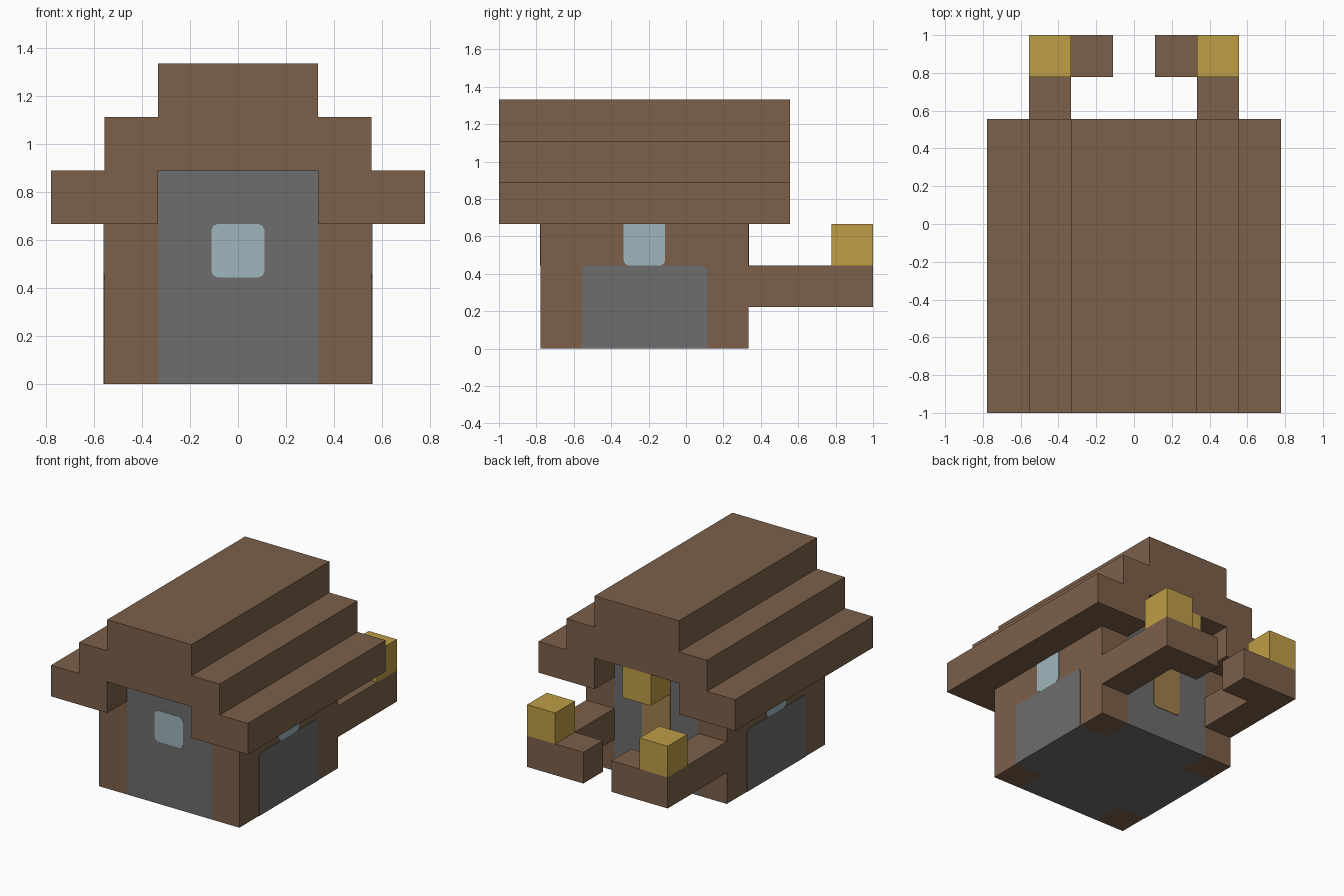
import bpy
import bmesh
from mathutils import Vector

if "Cube" in bpy.data.objects:
    bpy.data.objects.remove(bpy.data.objects["Cube"], do_unlink=True)

U = 2 / 9      # one building block
EPS = 0.015    # plate thickness, in blocks


def material(name, rgb):
    """Make a flat material from display values."""
    col = [(c / 255 / 12.92 if c < 11 else ((c / 255 + 0.055) / 1.055) ** 2.4) for c in rgb] + [1]
    m = bpy.data.materials.new(name)
    m.use_nodes = True
    m.diffuse_color = col
    m.node_tree.nodes["Principled BSDF"].inputs["Base Color"].default_value = col
    return m


wood = material("brown wood", (124, 96, 74))
stone = material("grey stone", (109, 109, 109))
glass = material("pale blue glass", (157, 182, 188))
lamp = material("golden lamp", (190, 157, 70))
door_wood = material("tan door wood", (160, 128, 75))


def prism(name, outline, along, mat):
    """Extrude a flat outline (block units, y counted from the front eave)."""
    bm = bmesh.new()
    offset = Vector((0, -4.5, 0))
    face = bm.faces.new([bm.verts.new((Vector(p) + offset) * U) for p in outline])
    new = bmesh.ops.extrude_face_region(bm, geom=[face])["geom"]
    bmesh.ops.translate(bm, vec=Vector(along) * U,
                        verts=[v for v in new if isinstance(v, bmesh.types.BMVert)])
    bmesh.ops.recalc_face_normals(bm, faces=bm.faces)
    mesh = bpy.data.meshes.new(name)
    bm.to_mesh(mesh)
    bm.free()
    mesh.materials.append(mat)
    obj = bpy.data.objects.new(name, mesh)
    bpy.context.collection.objects.link(obj)
    return obj


def box(name, x, y, z, mat):
    rect = [(x[0], y[0], z[0]), (x[1], y[0], z[0]), (x[1], y[1], z[0]), (x[0], y[1], z[0])]
    return prism(name, rect, (0, 0, z[1] - z[0]), mat)


def rounded(a, b, low, high, bottom, top):
    """Rectangle outline with optionally clipped-round corners."""
    pts = []
    for u, v, su, sv, on in ((a, low, 1, 1, bottom), (b, low, -1, 1, bottom),
                             (b, high, -1, -1, top), (a, high, 1, -1, top)):
        r = 0.12
        corner = [(0, r), (r * 0.3, r * 0.3), (r, 0)] if on else [(0, 0)]
        if su != sv:
            corner.reverse()
        pts += [(u + su * du, v + sv * dv) for du, dv in corner]
    return pts


# Roof: one stepped profile with an open gable, run front to back
half = [(1.5, 4), (1.5, 3), (3.5, 3), (3.5, 4), (2.5, 4), (2.5, 5), (1.5, 5), (1.5, 6)]
profile = half + [(-x, z) for x, z in reversed(half)]
prism("stepped_roof", [(x, 0, z) for x, z in profile], (0, 7, 0), wood)

# Stone end walls and floor
box("front_wall", (-1.5, 1.5), (1, 2), (0, 4), stone)
box("back_wall", (-1.5, 1.5), (5, 6), (0, 4), stone)
box("floor", (-2.5, 2.5), (2, 5), (0, 0.2), stone)

for side, s in (("left", 1), ("right", -1)):
    def span(a, b):
        return sorted((a * s, b * s))

    # Corner posts and side wall
    for end, y in (("front", 1), ("back", 5)):
        box(f"{end}_{side}_post", span(1.5, 2.5), (y, y + 1), (0, 3), wood)
    box(f"{side}_wall", span(1.5, 2.5), (2, 5), (0.2, 3), wood)

    # Stone panel and window on the side wall
    panel = rounded(2, 5, 0, 2, False, True)
    window = rounded(3, 4, 2, 3, True, False)
    prism(f"{side}_stone_panel", [(2.5 * s, y, z) for y, z in panel], (EPS * s, 0, 0), stone)
    prism(f"{side}_window", [(2.5 * s, y, z) for y, z in window], (EPS * s, 0, 0), glass)

    # Porch rail, hooked inward, carrying a lamp
    rail = [(1.5, 6), (2.5, 6), (2.5, 9), (0.5, 9), (0.5, 8), (1.5, 8)]
    prism(f"{side}_porch_rail", [(x * s, y, 1) for x, y in rail], (0, 0, 1), wood)
    box(f"{side}_porch_lamp", span(1.5, 2.5), (8, 9), (2, 3), lamp)

# Front window, back door and the lamp hung under the back gable
prism("front_window", [(x, 1, z) for x, z in rounded(-0.5, 0.5, 2, 3, True, True)],
      (0, -EPS, 0), glass)
prism("back_door", [(x, 6, z) for x, z in rounded(-0.5, 0.5, 1, 3, True, False)],
      (0, EPS, 0), door_wood)
box("gable_lamp", (-0.5, 0.5), (6, 7), (3, 4), lamp)
